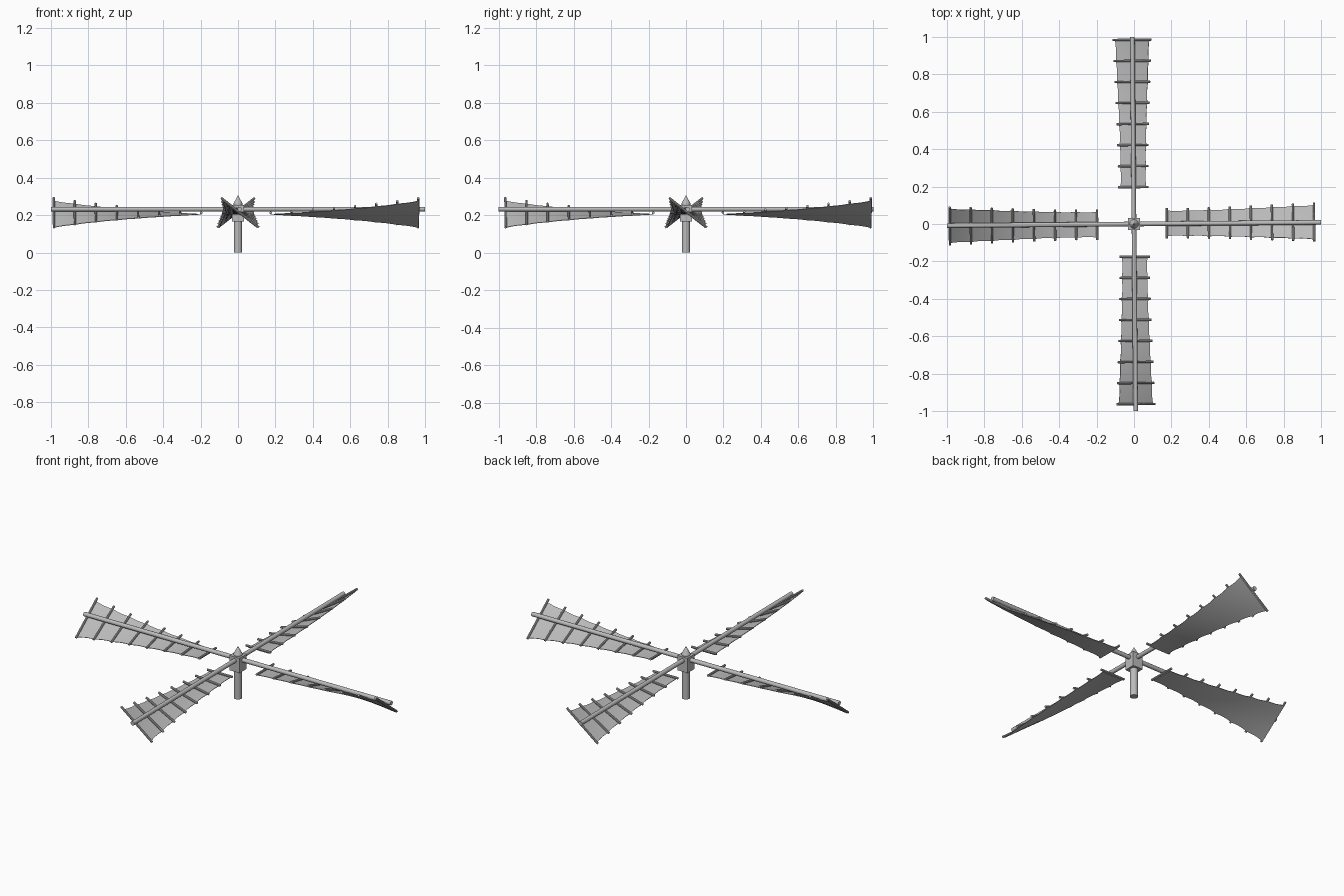
import bpy, bmesh, math
from mathutils import Matrix, Vector

cube = bpy.data.objects.get("Cube")
if cube:
    bpy.data.objects.remove(cube, do_unlink=True)

grey = bpy.data.materials.new("plain_grey")
grey.use_nodes = True
colour = (0.5, 0.5, 0.5, 1)
grey.diffuse_color = colour
grey.node_tree.nodes["Principled BSDF"].inputs["Base Color"].default_value = colour

BARS = 8
SPAR_Z, BAR_Z, SAIL_Z = 0.232, 0.213, 0.206
TILT = math.radians(0.5)


def finish(name, bm, smooth=True):
    bmesh.ops.recalc_face_normals(bm, faces=bm.faces)
    mesh = bpy.data.meshes.new(name)
    bm.to_mesh(mesh)
    bm.free()
    mesh.materials.append(grey)
    obj = bpy.data.objects.new(name, mesh)
    bpy.context.collection.objects.link(obj)
    if smooth:
        bpy.ops.object.select_all(action="DESELECT")
        obj.select_set(True)
        bpy.context.view_layer.objects.active = obj
        bpy.ops.object.shade_smooth_by_angle(angle=math.radians(35))
    return obj


def rod(bm, start, end, r1, r2, sides=12):
    start, end = Vector(start), Vector(end)
    axis = end - start
    turn = axis.to_track_quat("Z", "Y").to_matrix().to_4x4()
    bmesh.ops.create_cone(bm, cap_ends=True, segments=sides, radius1=r1, radius2=r2,
                          depth=axis.length,
                          matrix=Matrix.Translation((start + end) / 2) @ turn)


def across(t):
    """Direction across the twisted blade: level at the root, pitched at the tip."""
    pitch = math.radians(38) * t
    return Vector((0, math.cos(pitch), -math.sin(pitch)))


def half_length(t):
    return 0.081 + 0.047 * t * t


# Shaft, hub block and pointed cap
bm = bmesh.new()
rod(bm, (0, 0, 0), (0, 0, 0.2), 0.022, 0.022, 24)
finish("shaft", bm)

bm = bmesh.new()
bmesh.ops.create_cube(bm, size=1, matrix=Matrix.Translation((0, 0, 0.211))
                      @ Matrix.Diagonal((0.066, 0.066, 0.088, 1)))
finish("hub", bm, False)

bm = bmesh.new()
rod(bm, (0, 0, 0.25), (0, 0, 0.262), 0.024, 0.024, 24)
rod(bm, (0, 0, 0.262), (0, 0, 0.305), 0.024, 0.001, 24)
finish("cap", bm)

# Two long crossed spars
for i, name in enumerate(("spar_side_to_side", "spar_front_to_back")):
    bm = bmesh.new()
    rod(bm, (-1, 0, SPAR_Z), (1, 0, SPAR_Z), 0.0125, 0.0125)
    finish(name, bm).rotation_euler.z = TILT + i * math.pi / 2

# Four twisted blades, each with crossbars over a cloth sail
for i, side in enumerate(("left", "back", "right", "front")):
    root, tip = (0.175, 0.963) if side in ("left", "front") else (0.197, 0.985)
    turn = TILT + i * math.pi / 2

    bm = bmesh.new()
    for k in range(BARS):
        t = k / (BARS - 1)
        centre = Vector((root + (tip - root) * t, 0.002, BAR_Z))
        reach = across(t) * half_length(t)
        rod(bm, centre - reach, centre + reach, 0.0065, 0.0065, 10)
    finish(side + "_crossbars", bm).rotation_euler.z = turn

    # Cloth edges draw in slightly between the crossbars
    bm = bmesh.new()
    rows, steps = [], 6
    for k in range((BARS - 1) * steps + 1):
        t = k / ((BARS - 1) * steps)
        scallop = 0.004 * math.sin(math.pi * (k % steps) / steps)
        half = half_length(t) - 0.012 - scallop
        centre = Vector((root + (tip - root) * t, 0.002, SAIL_Z))
        rows.append([bm.verts.new(centre + across(t) * half * s)
                     for s in (-1, -0.5, 0, 0.5, 1)])
    for a, b in zip(rows, rows[1:]):
        for j in range(4):
            bm.faces.new((a[j], b[j], b[j + 1], a[j + 1]))
    bmesh.ops.recalc_face_normals(bm, faces=bm.faces)
    bmesh.ops.solidify(bm, geom=bm.faces[:], thickness=0.003)
    finish(side + "_sail", bm).rotation_euler.z = turn
